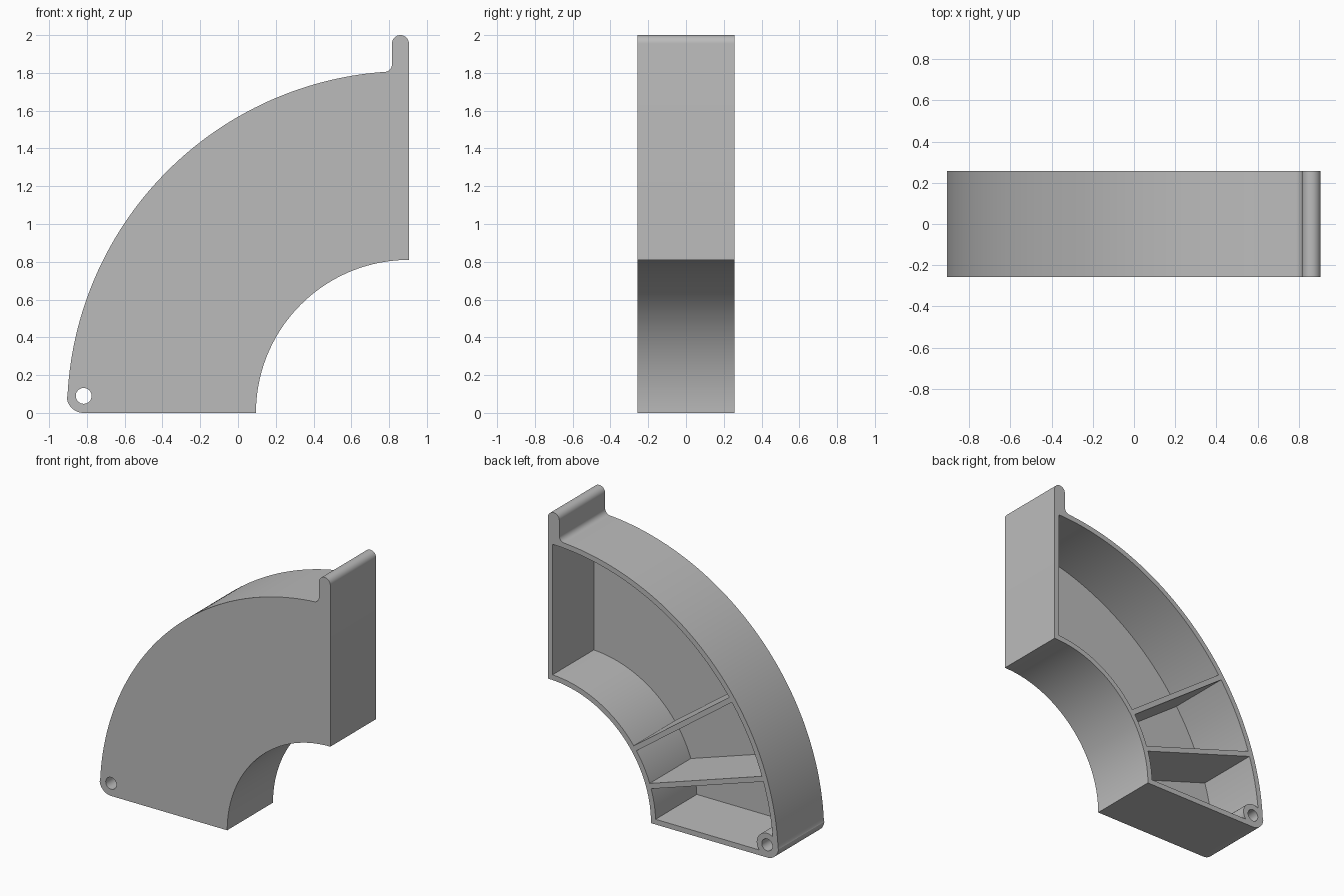
import bpy
import bmesh
from math import sin, cos, asin, pi, radians

CX = 0.905            # bend centre (x), at z = 0
R_IN, R_OUT = 0.81, 1.81
HALF = 0.257          # half depth
WALL = 0.037
PLATE = 0.052         # closed front plate
PIN = (-0.817, 0.09)  # pivot hole centre

if "Cube" in bpy.data.objects:
    bpy.data.objects.remove(bpy.data.objects["Cube"])

grey = bpy.data.materials.new("plain_grey")
grey.use_nodes = True
COLOUR = (0.5, 0.5, 0.5, 1)
grey.diffuse_color = COLOUR
grey.node_tree.nodes["Principled BSDF"].inputs["Base Color"].default_value = COLOUR


def arc(cx, cz, r, a0, a1, n):
    """Points on an arc, angles in radians."""
    return [(cx + r * cos(a0 + (a1 - a0) * i / n),
             cz + r * sin(a0 + (a1 - a0) * i / n)) for i in range(n + 1)]


def prism(name, outline, y0, y1):
    """Extrude an x-z outline along y."""
    bm = bmesh.new()
    face = bm.faces.new([bm.verts.new((x, y0, z)) for x, z in outline])
    ext = bmesh.ops.extrude_face_region(bm, geom=[face])
    moved = [v for v in ext["geom"] if isinstance(v, bmesh.types.BMVert)]
    bmesh.ops.translate(bm, verts=moved, vec=(0, y1 - y0, 0))
    bmesh.ops.recalc_face_normals(bm, faces=bm.faces)
    mesh = bpy.data.meshes.new(name)
    bm.to_mesh(mesh)
    bm.free()
    mesh.materials.append(grey)
    obj = bpy.data.objects.new(name, mesh)
    bpy.context.collection.objects.link(obj)
    return obj


def cut(target, cutter):
    """Subtract the cutter, then discard it."""
    mod = target.modifiers.new("cut", 'BOOLEAN')
    mod.operation = 'DIFFERENCE'
    mod.solver = 'EXACT'
    mod.object = cutter
    bpy.context.view_layer.objects.active = target
    bpy.ops.object.modifier_apply(modifier=mod.name)
    bpy.data.objects.remove(cutter)


def pocket(name, a0, gap0, a1, gap1):
    """Ring sector whose straight sides keep a constant gap from the radial lines."""
    r0, r1 = R_IN + WALL, R_OUT - WALL
    pts = []
    for r, flip in ((r0, False), (r1, True)):
        row = arc(CX, 0, r, pi - a0 - asin(gap0 / r), pi - a1 + asin(gap1 / r), 40)
        pts += row[::-1] if flip else row
    return prism(name, pts, -HALF + PLATE, HALF + 0.1)


# Quarter-bend body: inner arc, upright lip with round top and fillet, outer arc, round corner
lip_r, fillet = 0.045, 0.04
outline = arc(CX, 0, R_IN, pi, pi / 2, 48)
outline += arc(CX - lip_r, 2 - lip_r, lip_r, 0, pi, 16)
fx = CX - 2 * lip_r - fillet
outline += arc(fx, 1.845, fillet, 0, -pi / 2, 8)
outline += arc(CX, 0, R_OUT, pi / 2 + 0.09, pi - asin(PIN[1] / R_OUT), 72)
outline += arc(PIN[0], PIN[1], PIN[1], pi + 0.1, 1.5 * pi, 12)
body = prism("quarter_bend_housing", outline, -HALF, HALF)

# Pockets open at the back, leaving two radial ribs
rib1, rib2 = radians(18), radians(36)
half_rib = WALL / 2
low = pocket("low_pocket", 0, WALL, rib1, half_rib)
cut(low, prism("pivot_boss", arc(*PIN, 0.082, 0, 2 * pi * 31 / 32, 31), -1, 1))
cut(body, low)
cut(body, pocket("middle_pocket", rib1, half_rib, rib2, half_rib))
cut(body, pocket("tall_pocket", rib2, half_rib, pi / 2, WALL))

# Pivot hole right through
cut(body, prism("pivot_hole", arc(*PIN, 0.042, 0, 2 * pi * 31 / 32, 31), -1, 1))

bpy.ops.object.select_all(action='DESELECT')
body.select_set(True)
bpy.context.view_layer.objects.active = body
bpy.ops.object.shade_smooth_by_angle(angle=radians(30))
